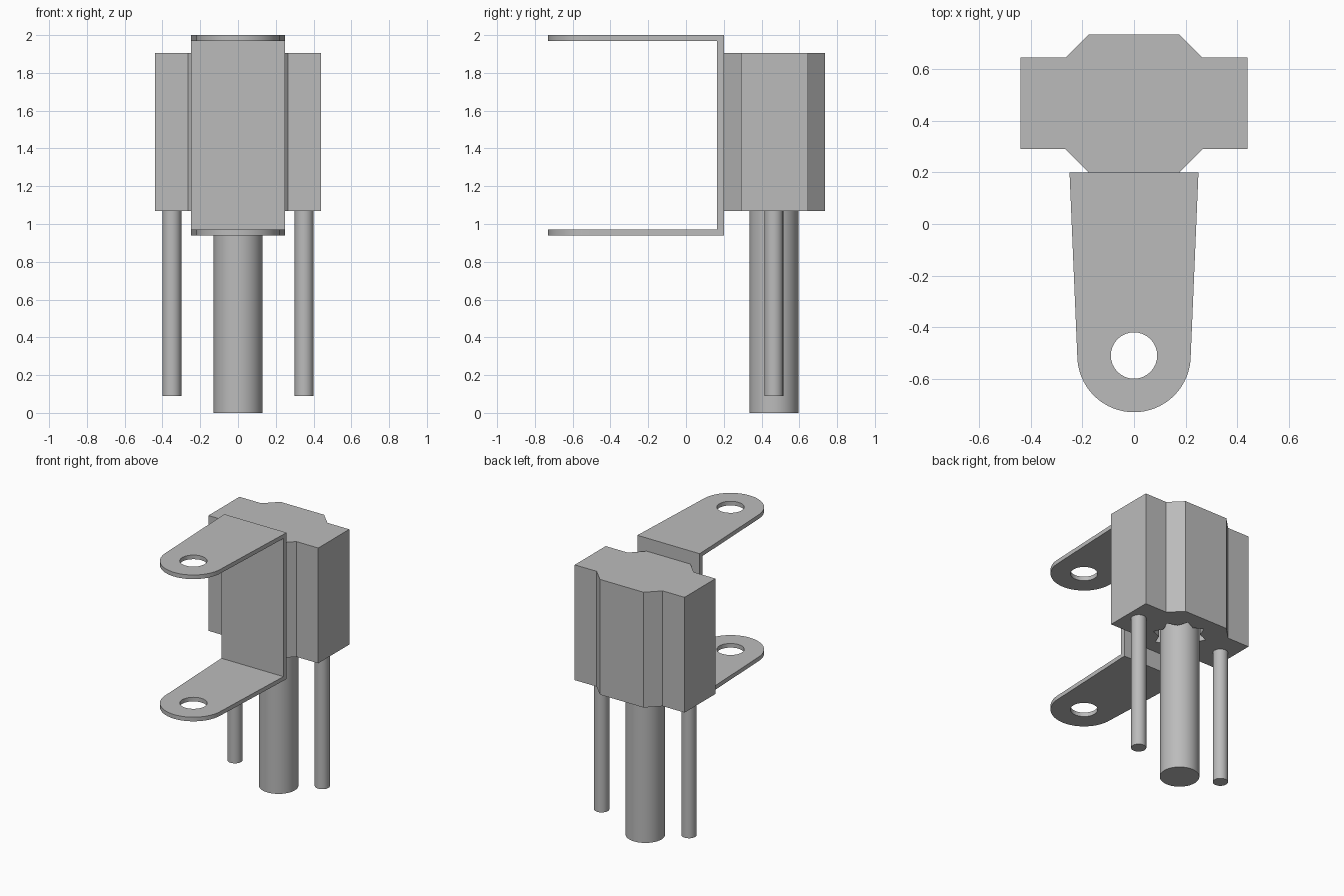
import bpy, bmesh
from math import sin, cos, pi, radians

cube = bpy.data.objects.get("Cube")
if cube:
    bpy.data.objects.remove(cube, do_unlink=True)

grey = bpy.data.materials.new("plain_grey")
grey.use_nodes = True
grey.diffuse_color = (0.5, 0.5, 0.5, 1)
grey.node_tree.nodes["Principled BSDF"].inputs["Base Color"].default_value = (0.5, 0.5, 0.5, 1)


def prism(name, outline, z0, z1):
    """Extrude a flat outline from z0 up to z1."""
    bm = bmesh.new()
    face = bm.faces.new([bm.verts.new((x, y, z0)) for x, y in outline])
    top = bmesh.ops.extrude_face_region(bm, geom=[face])["geom"]
    bmesh.ops.translate(bm, vec=(0, 0, z1 - z0),
                        verts=[v for v in top if isinstance(v, bmesh.types.BMVert)])
    bmesh.ops.recalc_face_normals(bm, faces=bm.faces)
    mesh = bpy.data.meshes.new(name)
    bm.to_mesh(mesh)
    bm.free()
    mesh.materials.append(grey)
    obj = bpy.data.objects.new(name, mesh)
    bpy.context.collection.objects.link(obj)
    return obj


def arc(cx, cy, r, a0, a1, n):
    return [(cx + r * cos(a0 + (a1 - a0) * i / n), cy + r * sin(a0 + (a1 - a0) * i / n))
            for i in range(n)]


def activate(obj):
    bpy.ops.object.select_all(action='DESELECT')
    obj.select_set(True)
    bpy.context.view_layer.objects.active = obj


def cut(obj, cutter):
    activate(obj)
    mod = obj.modifiers.new("cut", 'BOOLEAN')
    mod.operation, mod.solver, mod.object = 'DIFFERENCE', 'EXACT', cutter
    bpy.ops.object.modifier_apply(modifier=mod.name)
    bpy.data.objects.remove(cutter, do_unlink=True)


def smooth(obj):
    activate(obj)
    bpy.ops.object.shade_smooth_by_angle(angle=radians(30))


AXIS_Y = 0.465
BOTTOM = 1.07

# Housing: wide block with a chamfered thicker middle
half = [(0.175, 0.2), (0.265, 0.29), (0.44, 0.29), (0.44, 0.645), (0.265, 0.645), (0.175, 0.735)]
housing = prism("housing", half + [(-x, y) for x, y in reversed(half)], BOTTOM, 1.905)

# Scalloped socket in the housing underside
star = []
for i in range(16):
    r = 0.18 if i % 2 else 0.135
    star.append((r * cos(i * pi / 8), AXIS_Y + r * sin(i * pi / 8)))
cut(housing, prism("socket_cutter", star, BOTTOM - 0.1, BOTTOM + 0.1))

# Bracket: tapered tongue, hollowed into a channel and drilled through
END_Y = -0.51
tongue = [(0.25, 0.2), (-0.25, 0.2)] + arc(0, END_Y, 0.22, pi, 2 * pi, 32) + [(0.22, END_Y)]
bracket = prism("bracket", tongue, 0.94, 2.0)
cut(bracket, prism("channel_cutter", [(-1, -1), (1, -1), (1, 0.165), (-1, 0.165)], 0.97, 1.97))
cut(bracket, prism("hole_cutter", arc(0, END_Y, 0.09, 0, 2 * pi, 32), 0.5, 2.5))
smooth(bracket)

# Central shaft and the two side pins
smooth(prism("shaft", arc(0, AXIS_Y, 0.13, 0, 2 * pi, 40), 0, BOTTOM + 0.1))
for side, x in (("left", 0.35), ("right", -0.35)):
    smooth(prism(side + "_pin", arc(x, AXIS_Y, 0.05, 0, 2 * pi, 24), 0.09, BOTTOM))
